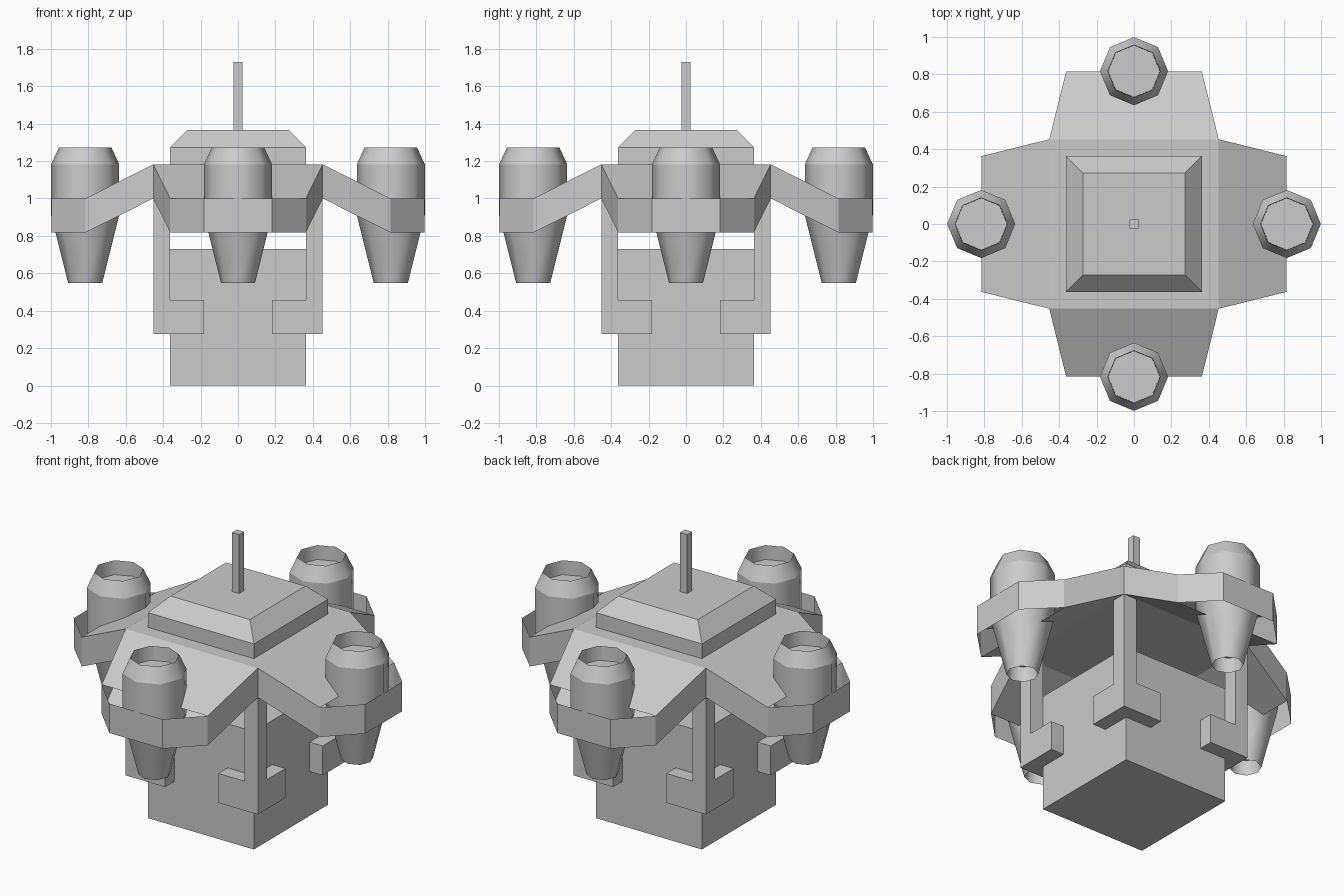
import bpy, bmesh, math
from mathutils import Matrix, Vector

if "Cube" in bpy.data.objects:
    bpy.data.objects.remove(bpy.data.objects["Cube"])


def make(name, bm):
    me = bpy.data.meshes.new(name)
    bmesh.ops.recalc_face_normals(bm, faces=bm.faces)
    bm.to_mesh(me)
    bm.free()
    ob = bpy.data.objects.new(name, me)
    bpy.context.collection.objects.link(ob)
    return ob


def frustum(name, outline, z0, z1, top_scale=1.0):
    """Prism on a plan outline, optionally tapered toward its top."""
    bm = bmesh.new()
    lo = [bm.verts.new((x, y, z0)) for x, y in outline]
    hi = [bm.verts.new((x * top_scale, y * top_scale, z1)) for x, y in outline]
    n = len(outline)
    bm.faces.new(lo[::-1])
    bm.faces.new(hi)
    for i in range(n):
        j = (i + 1) % n
        bm.faces.new((lo[i], lo[j], hi[j], hi[i]))
    return make(name, bm)


def square(r):
    return [(-r, -r), (r, -r), (r, r), (-r, r)]


def spin(outline, k):
    for _ in range(k):
        outline = [(-y, x) for x, y in outline]
    return outline


# Central body
frustum("body", square(0.363), 0, 0.73)

# Roof slab with four drooping wings, each ending in an open chamfered band
bm = bmesh.new()
T = Vector((0, 0, -0.182))
for k in range(4):
    rot = Matrix.Rotation(k * math.pi / 2, 3, 'Z')

    def quad(*pts):
        bm.faces.new([bm.verts.new(rot @ Vector(p)) for p in pts])

    c0, c1 = Vector((-.453, -.453, 1.182)), Vector((.453, -.453, 1.182))
    o0, o1 = Vector((-.363, -.816, 1.0)), Vector((.363, -.816, 1.0))
    b0, b1 = Vector((-.182, -.998, 1.0)), Vector((.182, -.998, 1.0))
    quad(c0, o0, o1, c1)
    quad(c1 + T, o1 + T, o0 + T, c0 + T)
    rim = [c0, o0, b0, b1, o1, c1]
    for p, q in zip(rim, rim[1:]):
        quad(p, p + T, q + T, q)
for z in (1.0, 1.182):
    bm.faces.new([bm.verts.new((x, y, z)) for x, y in square(0.453)])
bmesh.ops.remove_doubles(bm, verts=bm.verts, dist=0.002)
make("winged_roof", bm)

# Roof cap and antenna
frustum("cap_base", square(0.363), 1.182, 1.273)
frustum("cap_top", square(0.363), 1.273, 1.365, 0.75)
frustum("antenna", square(0.024), 1.365, 1.73)

# Corner posts standing on L-shaped brackets
bracket = [(.182, .363), (.363, .363), (.363, .182),
           (.453, .182), (.453, .453), (.182, .453)]
post = [(.363, .363), (.453, .363), (.453, .453), (.363, .453)]
for k in range(4):
    frustum(f"corner_bracket_{k}", spin(bracket, k), 0.275, 0.457)
    frustum(f"corner_post_{k}", spin(post, k), 0.457, 1.0)


# Eight-sided thrusters with recessed ends
def thruster(name, cx, cy):
    rings = [(.086, .64), (.091, .548), (.182, .912), (.182, 1.182),
             (.14, 1.273), (.138, 1.185)]
    bm = bmesh.new()
    loops = [[bm.verts.new((cx + r * math.cos(a * math.pi / 4),
                            cy + r * math.sin(a * math.pi / 4), z))
              for a in range(8)] for r, z in rings]
    bm.faces.new(loops[0][::-1])
    bm.faces.new(loops[-1])
    for lo, hi in zip(loops, loops[1:]):
        for i in range(8):
            j = (i + 1) % 8
            f = bm.faces.new((lo[i], lo[j], hi[j], hi[i]))
            f.smooth = True
    for e in bm.edges:
        if abs(e.verts[0].co.z - e.verts[1].co.z) < 1e-5:
            e.smooth = False
    make(name, bm)


for k, (cx, cy) in enumerate(((0, -1), (1, 0), (0, 1), (-1, 0))):
    thruster(f"thruster_{k}", cx * 0.817, cy * 0.817)
